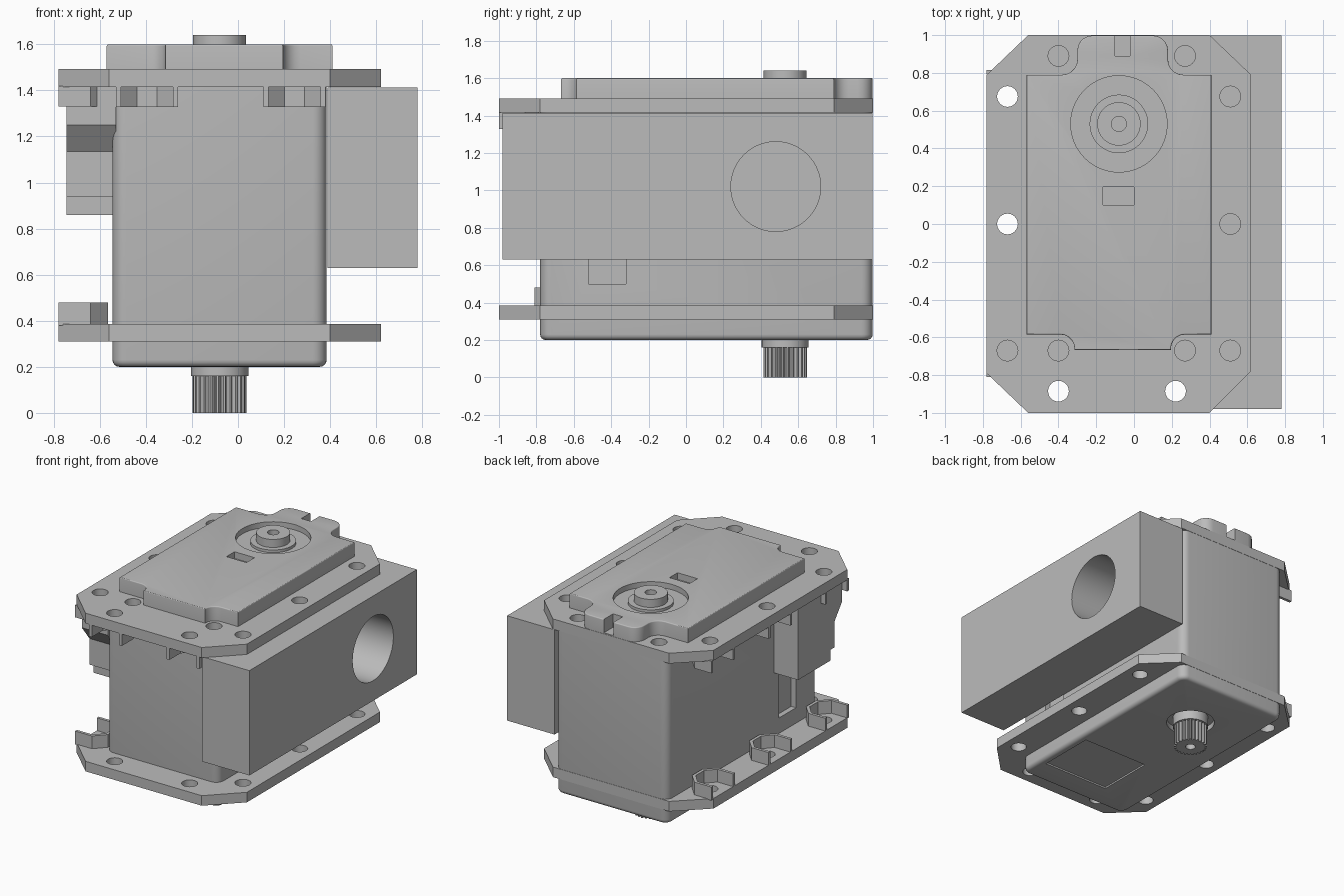
import bpy, bmesh, math
from mathutils import Vector

if "Cube" in bpy.data.objects:
    bpy.data.objects.remove(bpy.data.objects["Cube"])

grey = bpy.data.materials.new("plain grey")
grey.use_nodes = True
COLOUR = (0.5, 0.5, 0.5, 1)
grey.diffuse_color = COLOUR
grey.node_tree.nodes["Principled BSDF"].inputs["Base Color"].default_value = COLOUR

parts = []
AXIS = (-0.08, 0.53)
HOLE = 0.055


def add_prism(bm, outline, z0, z1, round_edge=0, round_top=True):
    """Extrude an outline from z0 to z1, optionally rounding one rim."""
    low = [bm.verts.new((x, y, z0)) for x, y in outline]
    high = [bm.verts.new((x, y, z1)) for x, y in outline]
    n = len(outline)
    faces = [bm.faces.new(low), bm.faces.new(high)]
    for i in range(n):
        j = (i + 1) % n
        faces.append(bm.faces.new((low[i], low[j], high[j], high[i])))
    bmesh.ops.recalc_face_normals(bm, faces=faces)
    if round_edge:
        rim = faces[1] if round_top else faces[0]
        bmesh.ops.bevel(bm, geom=list(rim.edges), offset=round_edge, segments=4,
                        profile=0.5, affect='EDGES', clamp_overlap=True)


def finish(name, bm):
    mesh = bpy.data.meshes.new(name)
    bm.to_mesh(mesh)
    bm.free()
    mesh.materials.append(grey)
    ob = bpy.data.objects.new(name, mesh)
    bpy.context.collection.objects.link(ob)
    parts.append(ob)
    return ob


def prism(name, outline, z0, z1, **kw):
    bm = bmesh.new()
    add_prism(bm, outline, z0, z1, **kw)
    return finish(name, bm)


def rect(x0, x1, y0, y1):
    return [(x0, y0), (x1, y0), (x1, y1), (x0, y1)]


def circle(c, r, n=40):
    return [(c[0] + r * math.cos(math.tau * i / n),
             c[1] + r * math.sin(math.tau * i / n)) for i in range(n)]


def rounded_rect(x0, x1, y0, y1, r, steps=6):
    pts = []
    centres = ((x1 - r, y1 - r), (x0 + r, y1 - r), (x0 + r, y0 + r), (x1 - r, y0 + r))
    for k, (cx, cy) in enumerate(centres):
        for i in range(steps + 1):
            a = math.pi / 2 * (k + i / steps)
            pts.append((cx + r * math.cos(a), cy + r * math.sin(a)))
    return pts


def cut(ob, shapes, axis='Z'):
    """Subtract a list of (outline, low, high) prisms from a part."""
    bm = bmesh.new()
    for outline, z0, z1 in shapes:
        add_prism(bm, outline, z0, z1)
    if axis == 'X':  # outline (x, y) becomes (y, z), height becomes x
        for v in bm.verts:
            v.co = Vector((v.co.z, v.co.x, v.co.y))
    cutter = finish("cutter", bm)
    parts.remove(cutter)
    cutter.hide_render = True
    mod = ob.modifiers.new("cut", 'BOOLEAN')
    mod.operation, mod.solver, mod.object = 'DIFFERENCE', 'EXACT', cutter
    bpy.context.view_layer.update()
    result = bpy.data.meshes.new_from_object(
        ob.evaluated_get(bpy.context.evaluated_depsgraph_get()))
    ob.modifiers.clear()
    ob.data = result
    bpy.data.objects.remove(cutter)


# Main case, with screw wells, a shaft recess, a label recess and a side slot
body = prism("main_case", rounded_rect(-0.545, 0.385, -0.78, 0.998, 0.06),
             0.2, 1.45, round_edge=0.03, round_top=False)
well_holes = [(-0.4, 0.89), (0.27, 0.89), (0.27, -0.67), (-0.4, -0.67)]
cut(body, [(circle(c, HOLE, 24), 1.15, 1.6) for c in well_holes]
    + [(circle(AXIS, 0.17), 0.1, 0.24),
       (rect(-0.22, 0.33, -0.58, -0.14), 0.1, 0.212)])
cut(body, [(rect(-0.52, -0.32, 0.5, 0.86), x, x + 0.08) for x in (-0.585, 0.345)], axis='X')

# Flanges with clipped corners and screw holes
clipped = [(-0.56, 1), (-0.78, 0.79), (-0.78, -0.79), (-0.56, -1),
           (0.40, -1), (0.62, -0.78), (0.62, 0.79), (0.40, 1)]
side_y = (-0.67, 0, 0.675)
rim_holes = [(x, y) for x in (-0.67, 0.51) for y in side_y] + [(-0.4, -0.885), (0.22, -0.885)]
for name, z0, z1, holes in (("bottom_flange", 0.31, 0.385, rim_holes),
                            ("top_flange", 1.415, 1.492, rim_holes + well_holes)):
    flange = prism(name, clipped, z0, z1)
    cut(flange, [(circle(c, HOLE, 24), z0 - 0.1, z1 + 0.1) for c in holes])


# Open pockets round the screw holes
def pocket(name, place, w, z0, z1):
    t = 0.022
    outer = [(-w, 0), (-w, 0.14), (-w + 0.08, 0.215), (w - 0.08, 0.215), (w, 0.14), (w, 0)]
    v = w - t
    inner = [(v, 0), (v, 0.13), (v - 0.07, 0.193), (0.07 - v, 0.193), (-v, 0.13), (-v, 0)]
    prism(name, [place(a, b) for a, b in outer + inner], z0, z1)


for y in side_y:
    for name, z0, z1 in (("lower_side_pocket", 0.38, 0.48), ("upper_side_pocket", 1.33, 1.42)):
        pocket(name, lambda a, b: (-0.78 + b, y + a), 0.14, z0, z1)
for x in (-0.395, 0.245):
    pocket("front_pocket", lambda a, b: (x + a, -1 + b), 0.135, 1.327, 1.42)

# Lid with front and back tabs
def bend(cx, cy, r, a0, a1, steps=5):
    angles = [math.radians(a0 + (a1 - a0) * i / steps) for i in range(steps + 1)]
    return [(cx + r * math.cos(a), cy + r * math.sin(a)) for a in angles]


back_left = bend(-0.38, 0.87, 0.08, -90, 0) + bend(-0.22, 0.918, 0.08, 180, 90)
back_right = [(-0.12 - x, y) for x, y in reversed(back_left)]
front_left = bend(-0.39, -0.66, 0.075, 0, 90)
front_right = [(-0.12 - x, y) for x, y in reversed(front_left)]
lid = prism("lid", [(-0.57, 0.79)] + back_left + back_right + [(0.41, 0.79), (0.41, -0.585)]
            + front_right + [(0.195, -0.668), (-0.315, -0.668)] + front_left
            + [(-0.57, -0.585)], 1.48, 1.6, round_edge=0.03)
cut(lid, [(circle(AXIS, 0.255, 64), 1.56, 1.7),
          (rect(-0.165, 0, 0.1, 0.195), 1.55, 1.7),
          (rect(-0.1, -0.02, 0.89, 1.1), 1.5, 1.7)])

# Idler boss on the lid
prism("boss_ring", circle(AXIS, 0.155, 48), 1.55, 1.58)
boss = prism("idler_boss", circle(AXIS, 0.115, 48), 1.55, 1.64)
cut(boss, [(circle(AXIS, 0.04, 24), 1.58, 1.7)])

# Splined output shaft under the case
prism("shaft_collar", circle(AXIS, 0.125, 48), 0.16, 0.26)
teeth = 25
spline = []
for i in range(teeth):
    for step, r in ((0, 0.1), (0.3, 0.117), (0.6, 0.117), (0.9, 0.1)):
        a = math.tau * (i + step) / teeth
        spline.append((AXIS[0] + r * math.cos(a), AXIS[1] + r * math.sin(a)))
shaft = prism("output_shaft", spline, 0, 0.17)
cut(shaft, [(circle(AXIS, 0.035, 24), -0.1, 0.12)])

# Large side block with a round bore
block = prism("side_block", rect(0.388, 0.78, -0.98, 0.998), 0.63, 1.413)
cut(block, [(circle((0.48, 1.02), 0.24, 64), 0.4, 0.9)], axis='X')

# Connector housing on the other side
profile = [(-0.26, 1.42), (-0.26, 0.86), (-0.64, 0.86), (-0.64, 0.94),
           (-0.69, 0.94), (-0.69, 1.135), (-0.78, 1.25), (-0.78, 1.42)]
connector = prism("connector_housing", profile, -0.745, -0.53)
for v in connector.data.vertices:
    v.co = Vector((v.co.z, v.co.x, v.co.y))

# Smooth the round surfaces, keep edges sharp
bpy.ops.object.select_all(action='DESELECT')
for ob in parts:
    ob.select_set(True)
bpy.context.view_layer.objects.active = parts[0]
bpy.ops.object.shade_smooth_by_angle(angle=math.radians(32))
